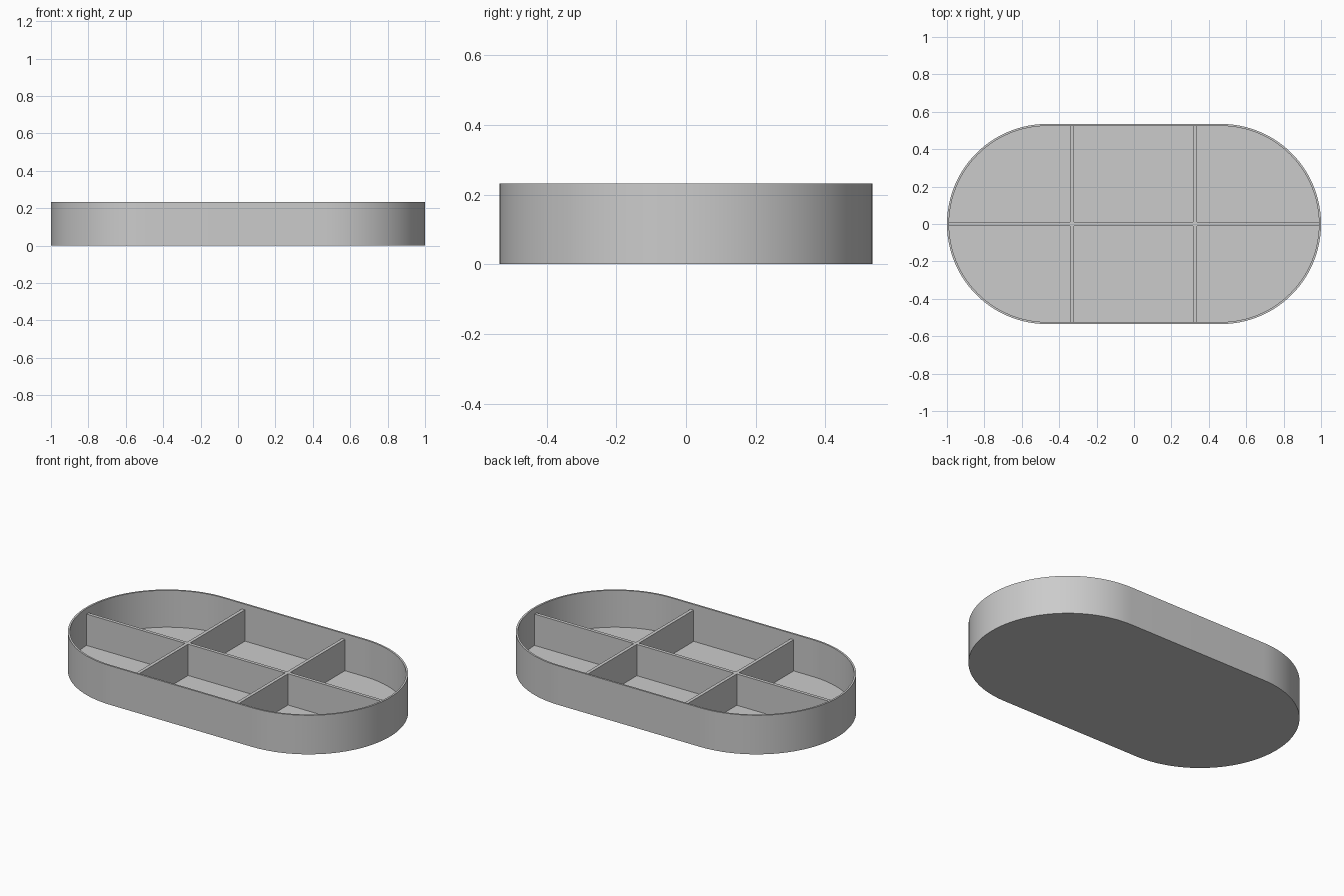
import bpy
import bmesh
import math

cube = bpy.data.objects.get("Cube")
if cube:
    bpy.data.objects.remove(cube, do_unlink=True)

HEIGHT, WALL, FLOOR = 0.232, 0.011, 0.013
RADIUS = 0.535
CENTRE = 1 - RADIUS          # x of the rounded end centres
DIVIDER_TOP, HALF_THICK = 0.199, 0.01
SEGMENTS = 48

grey = bpy.data.materials.new("plain grey")
grey.use_nodes = True
grey.diffuse_color = (0.6, 0.6, 0.6, 1)
grey.node_tree.nodes["Principled BSDF"].inputs["Base Color"].default_value = (0.6, 0.6, 0.6, 1)


def stadium(radius):
    """Plan outline with two half-round ends, anticlockwise."""
    points = []
    for side in (1, -1):
        for i in range(SEGMENTS + 1):
            a = math.pi * (i / SEGMENTS - 0.5)
            points.append((side * (CENTRE + radius * math.cos(a)), side * radius * math.sin(a)))
    return points


def loft(name, rings):
    """Join (outline, z) rings into one closed solid."""
    bm = bmesh.new()
    loops = [[bm.verts.new((x, y, z)) for x, y in outline] for outline, z in rings]
    for low, high in zip(loops, loops[1:]):
        for i in range(len(low)):
            j = (i + 1) % len(low)
            bm.faces.new((low[i], low[j], high[j], high[i]))
    bm.faces.new(loops[0][::-1])
    bm.faces.new(loops[-1])
    bmesh.ops.recalc_face_normals(bm, faces=bm.faces)
    mesh = bpy.data.meshes.new(name)
    bm.to_mesh(mesh)
    bm.free()
    mesh.materials.append(grey)
    obj = bpy.data.objects.new(name, mesh)
    bpy.context.collection.objects.link(obj)
    return obj


# Tray shell: outer wall, rim, inner wall and floor
outer, inner = stadium(RADIUS), stadium(RADIUS - WALL)
tray = loft("tray", [(outer, 0), (outer, HEIGHT), (inner, HEIGHT), (inner, FLOOR)])
bpy.ops.object.select_all(action="DESELECT")
tray.select_set(True)
bpy.context.view_layer.objects.active = tray
bpy.ops.object.shade_smooth_by_angle(angle=math.radians(30))

# Dividers: one long wall crossed by two short walls, ending inside the shell
end_x, end_y = 1 - WALL / 2, RADIUS - WALL / 2
upper = [(-end_x, HALF_THICK)]
for x in (-0.331, 0.326):
    a, b = x - HALF_THICK, x + HALF_THICK
    upper += [(a, HALF_THICK), (a, end_y), (b, end_y), (b, HALF_THICK)]
upper.append((end_x, HALF_THICK))
lower = [(x, -y) for x, y in reversed(upper)]
loft("dividers", [(upper + lower, FLOOR / 2), (upper + lower, DIVIDER_TOP)])
